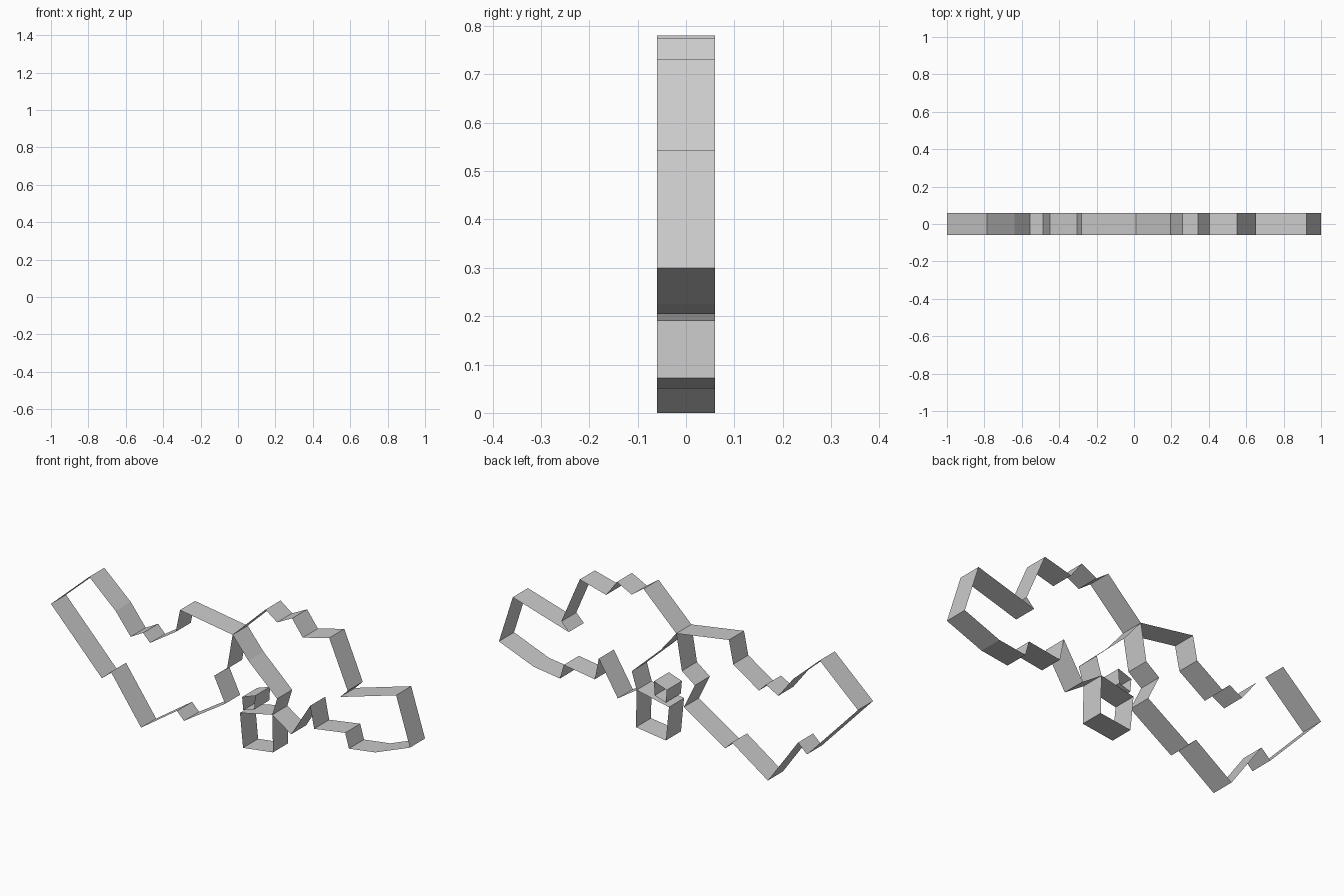
import bpy, bmesh

HALF_DEPTH = 0.06


def band(name, profile):
    """Closed x-z outline swept along y, open at front and back."""
    bm = bmesh.new()
    front = [bm.verts.new((x, -HALF_DEPTH, z)) for x, z in profile]
    back = [bm.verts.new((x, HALF_DEPTH, z)) for x, z in profile]
    n = len(profile)
    for i in range(n):
        j = (i + 1) % n
        bm.faces.new((front[i], front[j], back[j], back[i]))
    bmesh.ops.recalc_face_normals(bm, faces=bm.faces)
    mesh = bpy.data.meshes.new(name)
    bm.to_mesh(mesh)
    bm.free()
    obj = bpy.data.objects.new(name, mesh)
    bpy.context.collection.objects.link(obj)
    return obj


centre = (0.012, 0.604)   # point where the two large bands meet
corner = (0.233, 0.26)    # point where the right band meets the lower one

# Large band on the left
band("left_band", [
    centre, (-0.281, 0.65), (-0.305, 0.534), (-0.448, 0.44), (-0.487, 0.48),
    (-0.556, 0.442), (-0.64, 0.55), (-0.787, 0.682), (-1.0, 0.489),
    (-0.716, 0.19), (-0.666, 0.236), (-0.498, 0.0), (-0.298, 0.138),
    (-0.259, 0.098), (-0.03, 0.245), (-0.091, 0.37), (-0.019, 0.424)])

# Large band on the right
band("right_band", [
    centre, (0.195, 0.78), (0.26, 0.733), (0.343, 0.775), (0.403, 0.694),
    (0.55, 0.732), (0.653, 0.493), (0.611, 0.451), (0.923, 0.543),
    (1.0, 0.30), (0.806, 0.224), (0.66, 0.204), (0.639, 0.278),
    (0.466, 0.252), (0.444, 0.362), (0.338, 0.19), corner,
    (0.26, 0.348), (0.1, 0.497)])

# Four-sided band hanging below the right one
band("lower_square_band", [
    (0.053, 0.222), corner, (0.237, 0.072), (0.07, 0.05)])

# Tiny four-sided band resting above it
band("tiny_square_band", [
    (0.065, 0.305), (0.137, 0.33), (0.132, 0.26), (0.071, 0.24)])
